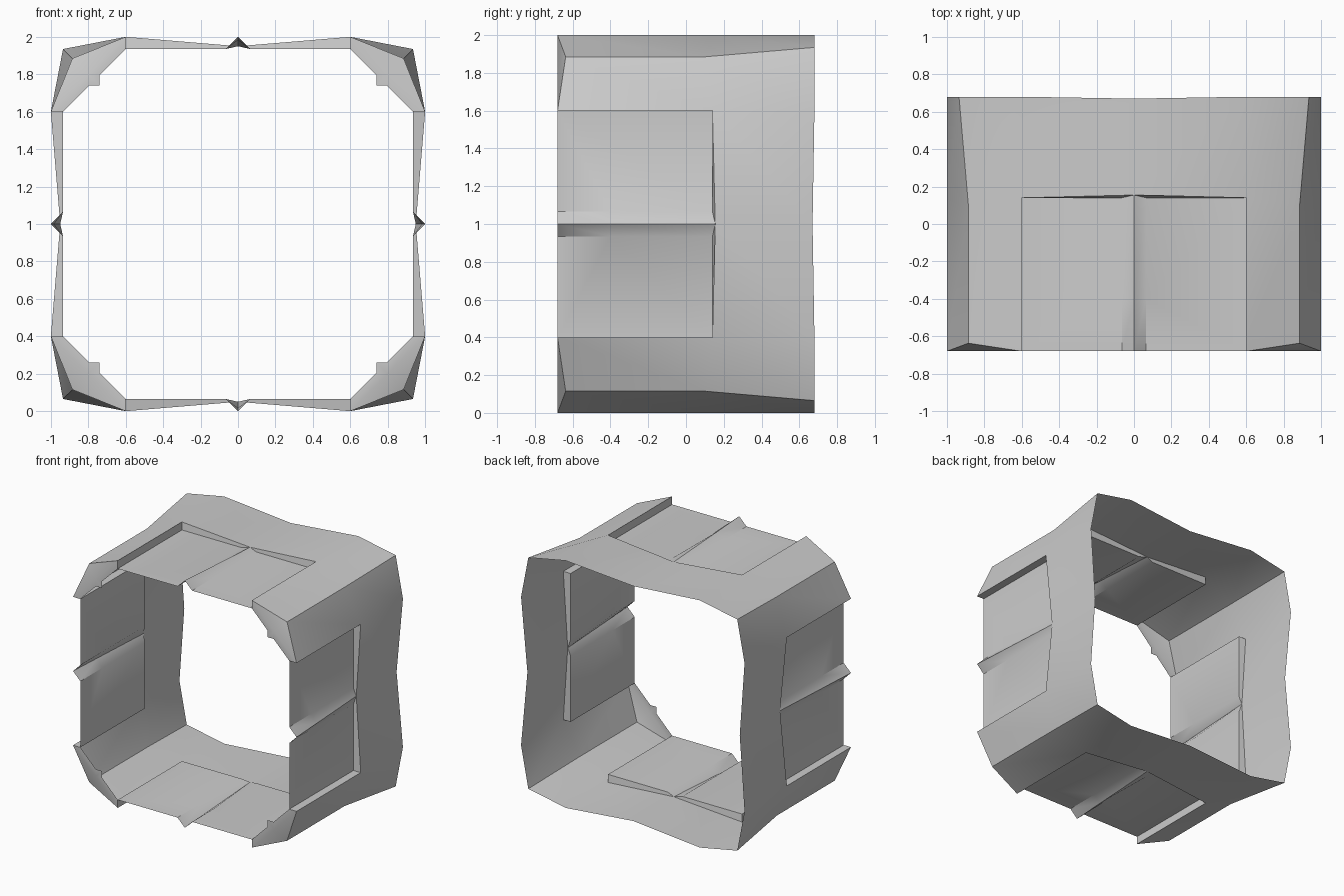
import bpy, bmesh
from math import radians
from mathutils import Matrix, Vector

if "Cube" in bpy.data.objects:
    bpy.data.objects.remove(bpy.data.objects["Cube"])

# Every part is one half of the top side (x >= 0), given as (x, y, distance from the tube axis).
# It is mirrored in x and turned four times about the y axis.
FRONT, BACK, STEP, EDGE, RIDGE = -0.68, 0.68, 0.14, 0.6, 0.065
FLOOR = 0.935


def build(name, polygons):
    bm = bmesh.new()
    for turn in range(4):
        rot = Matrix.Translation((0, 0, 1)) @ Matrix.Rotation(radians(90 * turn), 4, 'Y')
        for side in (1, -1):
            for poly in polygons:
                pts = poly if side == 1 else poly[::-1]
                bm.faces.new([bm.verts.new(rot @ Vector((side * p[0], p[1], p[2]))) for p in pts])
    bmesh.ops.remove_doubles(bm, verts=bm.verts, dist=0.0005)
    bmesh.ops.recalc_face_normals(bm, faces=bm.faces)
    # keep the normals pointing away from the axis
    top = max(bm.faces, key=lambda f: f.calc_center_median().z)
    if top.normal.z < 0:
        bmesh.ops.reverse_faces(bm, faces=bm.faces)
    mesh = bpy.data.meshes.new(name)
    bm.to_mesh(mesh)
    bm.free()
    obj = bpy.data.objects.new(name, mesh)
    bpy.context.collection.objects.link(obj)
    bpy.ops.object.select_all(action='DESELECT')
    bpy.context.view_layer.objects.active = obj
    obj.select_set(True)
    bpy.ops.object.shade_smooth_by_angle(angle=radians(30))


# outer shell: corner strip, back band, and toothed front corner caps
front_edge = (EDGE, FRONT, 1.0)
front_corner = (0.885, -0.637, 0.885)
mid_corner = (0.885, 0.1, 0.885)
back_corner = (0.935, BACK, 0.935)
step_edge = (EDGE, STEP, 1.0)
back_edge = (EDGE, BACK, 1.0)
back_mid = (0, 0.67, 0.95)
step_mid = (0, 0.155, 0.95)
cap_mid = (0.8, FRONT, 0.8)
build("outer_shell", [
    [front_edge, front_corner, mid_corner, step_edge],
    [step_edge, mid_corner, back_corner, back_edge],
    [step_mid, step_edge, back_edge, back_mid],
    [front_edge, cap_mid, front_corner],
    [front_edge, (EDGE, FRONT, FLOOR), (0.74, FRONT, 0.795), (0.74, FRONT, 0.74), cap_mid],
])

# recessed panels: flat floor, step walls, and a centre ridge that fades towards the back
floor_front = (EDGE, FRONT, FLOOR)
floor_back = (EDGE, STEP, FLOOR)
foot = [(RIDGE, y, FLOOR) for y in (FRONT, -0.4, STEP)]
crest = [(0, FRONT, 1.0), (0, -0.4, 0.983), step_mid]
build("recessed_panels", [
    [foot[0], floor_front, floor_back, foot[2], foot[1]],
    [crest[0], foot[0], foot[1], crest[1]],
    [crest[1], foot[1], foot[2], crest[2]],
    [floor_front, front_edge, step_edge, floor_back],
    [floor_back, step_edge, step_mid, foot[2]],
])
